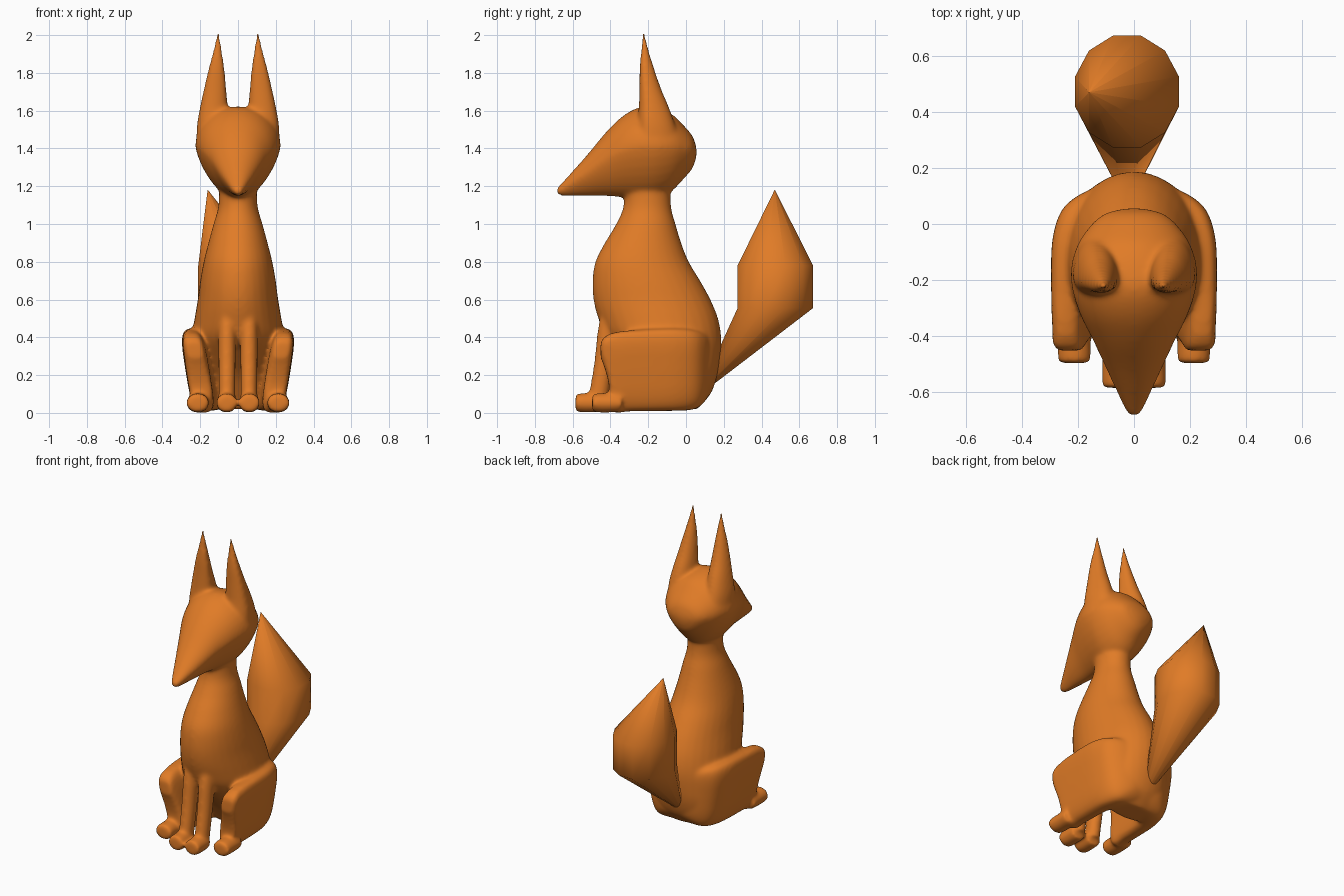
import bpy, bmesh
from math import sin, cos, pi

if "Cube" in bpy.data.objects:
    bpy.data.objects.remove(bpy.data.objects["Cube"])

orange = bpy.data.materials.new("orange fur")
orange.diffuse_color = (0.75, 0.2, 0.02, 1)
orange.use_nodes = True
orange.node_tree.nodes["Principled BSDF"].inputs["Base Color"].default_value = orange.diffuse_color


def smooth_rows(rows, steps=4):
    """Catmull-Rom interpolation between rows of section parameters."""
    out = []
    for i in range(len(rows) - 1):
        p = [rows[max(0, min(len(rows) - 1, i + k))] for k in (-1, 0, 1, 2)]
        for k in range(steps):
            t = k / steps
            out.append(tuple(b + 0.5 * t * (c - a + t * (2 * a - 5 * b + 4 * c - d
                             + t * (3 * (b - c) + d - a)))
                             for a, b, c, d in zip(*p)))
    return out + [rows[-1]]


def loft(bm, rings):
    """Skin a closed volume through equal-sized rings of points."""
    vs = [[bm.verts.new(p) for p in r] for r in rings]
    n = len(vs[0])
    for a, b in zip(vs, vs[1:]):
        for i in range(n):
            j = (i + 1) % n
            bm.faces.new((a[i], a[j], b[j], b[i]))
    bm.faces.new(vs[0][::-1])
    bm.faces.new(vs[-1])


def level_ring(cx, cy, z, rx, ry, n=32, start=0.0):
    return [(cx + rx * cos(start + 2 * pi * i / n),
             cy + ry * sin(start + 2 * pi * i / n), z) for i in range(n)]


def ear_ring(cx, z, rx, front, back, n=24):
    """Flat toward the front, rounded toward the back."""
    cy = front + 0.3 * (back - front)
    return [(cx + rx * cos(a), cy + sin(a) * ((back - cy) if sin(a) > 0 else (cy - front)), z)
            for a in (2 * pi * i / n for i in range(n))]


def upright_ring(cx, y, zb, zt, w, mid=0.5, pinch=0.0, n=32):
    """Ring facing -y, widest at mid height, pinched in toward the bottom."""
    zm = zb + mid * (zt - zb)
    out = []
    for i in range(n):
        c, s = cos(2 * pi * i / n), sin(2 * pi * i / n)
        out.append((cx + w * c * (1 + pinch * min(0, s)), y,
                    zm + s * ((zt - zm) if s > 0 else (zm - zb))))
    return out


def haunch_ring(side, y, zb, zt, inner, outer, n=32):
    """Rounded-rectangle section that leans outward with height."""
    out = []
    for i in range(n):
        c, s = cos(2 * pi * i / n), sin(2 * pi * i / n)
        c = abs(c) ** 0.55 * (1 if c > 0 else -1)
        s = abs(s) ** 0.55 * (1 if s > 0 else -1)
        z = (zb + zt) / 2 + s * (zt - zb) / 2
        x = (inner + outer) / 2 + c * (outer - inner) / 2 + 0.16 * (z - 0.4)
        out.append((side * x, y, z))
    return out


def make_object(name, bm):
    bmesh.ops.recalc_face_normals(bm, faces=bm.faces)
    for f in bm.faces:
        f.smooth = True
    me = bpy.data.meshes.new(name)
    bm.to_mesh(me)
    bm.free()
    me.materials.append(orange)
    ob = bpy.data.objects.new(name, me)
    bpy.context.collection.objects.link(ob)
    return ob


bm = bmesh.new()

# Torso: height, front y, back y, half width
torso = [(0.02, -0.10, 0.06, 0.17), (0.10, -0.15, 0.13, 0.21),
         (0.20, -0.22, 0.166, 0.235), (0.30, -0.32, 0.182, 0.245),
         (0.40, -0.42, 0.187, 0.245), (0.50, -0.465, 0.17, 0.23),
         (0.60, -0.49, 0.13, 0.213), (0.70, -0.495, 0.075, 0.20),
         (0.80, -0.48, 0.015, 0.182), (0.90, -0.43, -0.025, 0.157),
         (1.00, -0.37, -0.055, 0.13), (1.10, -0.33, -0.08, 0.103),
         (1.25, -0.33, -0.08, 0.10)]
loft(bm, [level_ring(0, (f + b) / 2, z, w, (b - f) / 2)
          for z, f, b, w in smooth_rows(torso)])

# Head and muzzle: y, underside z, top z, half width
head = [(0.056, 1.36, 1.40, 0.03), (0.035, 1.295, 1.465, 0.11),
        (-0.02, 1.23, 1.53, 0.168), (-0.08, 1.17, 1.585, 0.205),
        (-0.16, 1.135, 1.615, 0.226), (-0.24, 1.13, 1.62, 0.22),
        (-0.33, 1.14, 1.575, 0.19), (-0.42, 1.148, 1.49, 0.145),
        (-0.52, 1.148, 1.37, 0.099), (-0.60, 1.148, 1.28, 0.062),
        (-0.655, 1.148, 1.22, 0.038), (-0.684, 1.155, 1.19, 0.02)]
loft(bm, [upright_ring(0, y, b, t, w, 0.57, 0.25)
          for y, b, t, w in smooth_rows(head)])

# Ears: height, centre x, half width, front y, back y
ear = [(1.42, 0.135, 0.085, -0.25, -0.03), (1.52, 0.135, 0.083, -0.255, -0.055),
       (1.62, 0.128, 0.073, -0.25, -0.09), (1.72, 0.121, 0.059, -0.247, -0.132),
       (1.82, 0.114, 0.043, -0.246, -0.166), (1.92, 0.108, 0.024, -0.238, -0.196),
       (2.033, 0.104, 0.004, -0.229, -0.221)]
# Front legs: height, centre y, radii
leg = [(0.56, -0.37, 0.045, 0.07), (0.44, -0.408, 0.047, 0.06),
       (0.25, -0.435, 0.046, 0.054), (0.05, -0.47, 0.044, 0.054)]
# Haunches: y, underside z, top z, inner and outer x
haunch = [(-0.452, 0.29, 0.375, 0.20, 0.28), (-0.435, 0.25, 0.40, 0.19, 0.295),
          (-0.41, 0.16, 0.415, 0.185, 0.30), (-0.385, 0.01, 0.425, 0.18, 0.302),
          (-0.30, 0.008, 0.437, 0.175, 0.305), (-0.10, 0.01, 0.447, 0.16, 0.305),
          (0.0, 0.012, 0.445, 0.12, 0.29), (0.06, 0.025, 0.435, 0.09, 0.262),
          (0.10, 0.06, 0.42, 0.06, 0.215), (0.125, 0.10, 0.40, 0.04, 0.165)]

for s in (1, -1):
    loft(bm, [ear_ring(s * x, z, w, f, b) for z, x, w, f, b in smooth_rows(ear)])
    loft(bm, [level_ring(s * 0.058, y, z, rx, ry, 20)
              for z, y, rx, ry in smooth_rows(leg)])
    loft(bm, [haunch_ring(s, *row) for row in smooth_rows(haunch, 3)])
    # Blunt paws, front then hind
    for x, y0, y1, w in ((0.06, -0.585, -0.45, 0.055), (0.213, -0.497, -0.34, 0.06)):
        loft(bm, [upright_ring(s * x, y, 0.053 - h, 0.053 + h, w, n=20)
                  for y, h in ((y0, 0.048), (y0 + 0.05, 0.053), (y1, 0.05))])

# Fuse the parts into one softly blended skin
body = make_object("fox_body", bm)
fuse = body.modifiers.new("fuse", 'REMESH')
fuse.mode = 'VOXEL'
fuse.voxel_size = 0.01
fuse.use_smooth_shade = True
soften = body.modifiers.new("soften", 'SMOOTH')
soften.factor = 0.5
soften.iterations = 18

# Tail: twelve-sided brush with a pointed, slightly skewed tip
bm = bmesh.new()
tail = [(0.12, -0.022, 0.09, 0.015), (0.555, -0.025, 0.473, 0.2),
        (0.78, -0.025, 0.473, 0.2), (1.18, -0.16, 0.47, 0.001)]
loft(bm, [level_ring(x, y, z, r * 0.96, r * 1.035, 12, pi / 12) for z, x, y, r in tail])
make_object("tail", bm)
